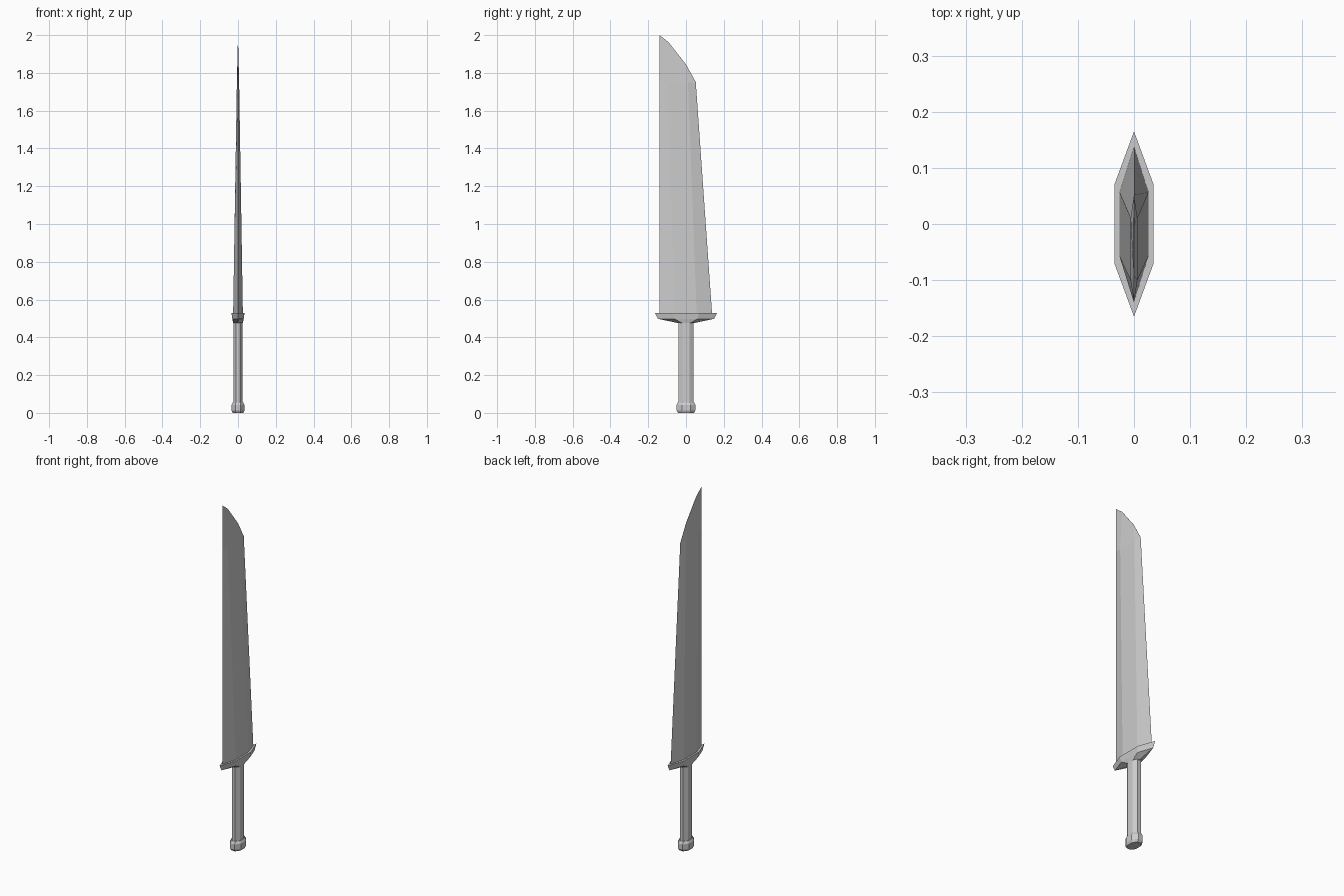
import bpy, bmesh

if "Cube" in bpy.data.objects:
    bpy.data.objects.remove(bpy.data.objects["Cube"])


def hexagon(x, y_ridge, y_edge, z):
    """Flattened hexagon pointed along y."""
    return [(0, -y_edge, z), (x, -y_ridge, z), (x, y_ridge, z),
            (0, y_edge, z), (-x, y_ridge, z), (-x, -y_ridge, z)]


def octagon(x, y, z):
    """Long octagon for the grip."""
    a, b = x * 0.42, y * 0.45
    return [(a, -y, z), (x, -b, z), (x, b, z), (a, y, z),
            (-a, y, z), (-x, b, z), (-x, -b, z), (-a, -y, z)]


def loft(name, rings):
    """Skin matching rings and cap both ends."""
    bm = bmesh.new()
    loops = [[bm.verts.new(p) for p in ring] for ring in rings]
    n = len(loops[0])
    for lo, hi in zip(loops, loops[1:]):
        for i in range(n):
            j = (i + 1) % n
            bm.faces.new((lo[i], lo[j], hi[j], hi[i]))
    bm.faces.new(loops[0][::-1])
    bm.faces.new(loops[-1])
    bmesh.ops.remove_doubles(bm, verts=bm.verts, dist=0.0001)
    bmesh.ops.recalc_face_normals(bm, faces=bm.faces)
    mesh = bpy.data.meshes.new(name)
    bm.to_mesh(mesh)
    bm.free()
    obj = bpy.data.objects.new(name, mesh)
    bpy.context.collection.objects.link(obj)
    return obj


def blade_ring(x, profile):
    """Mirrored section from (y, z) of back edge, back ridge, front ridge, front edge."""
    back, r1, r2, front = profile
    return [(0, *back), (x, *r1), (x, *r2), (0, *front), (-x, *r2), (-x, *r1)]


# Blade: straight back, tapering cutting edge, slanted tip
loft("blade", [
    hexagon(0.026, 0.057, 0.139, 0.51),
    blade_ring(0.006, [(-0.14, 1.75), (-0.10, 1.75), (0.01, 1.75), (0.052, 1.748)]),
    blade_ring(0.0006, [(-0.14, 2.0), (-0.092, 1.962), (0.0, 1.845), (0.0525, 1.75)]),
])

# Guard: flared hexagonal plate
loft("guard", [
    hexagon(0.024, 0.022, 0.045, 0.476),
    hexagon(0.03, 0.062, 0.148, 0.498),
    hexagon(0.035, 0.07, 0.165, 0.53),
])

# Grip, flaring slightly into the guard
loft("grip", [octagon(0.025, 0.04, 0.04), octagon(0.025, 0.04, 0.475),
              octagon(0.03, 0.055, 0.496)])

# Pommel cap
loft("pommel", [octagon(0.028, 0.042, 0.0), octagon(0.034, 0.05, 0.013),
                octagon(0.034, 0.05, 0.043), octagon(0.027, 0.043, 0.056)])
